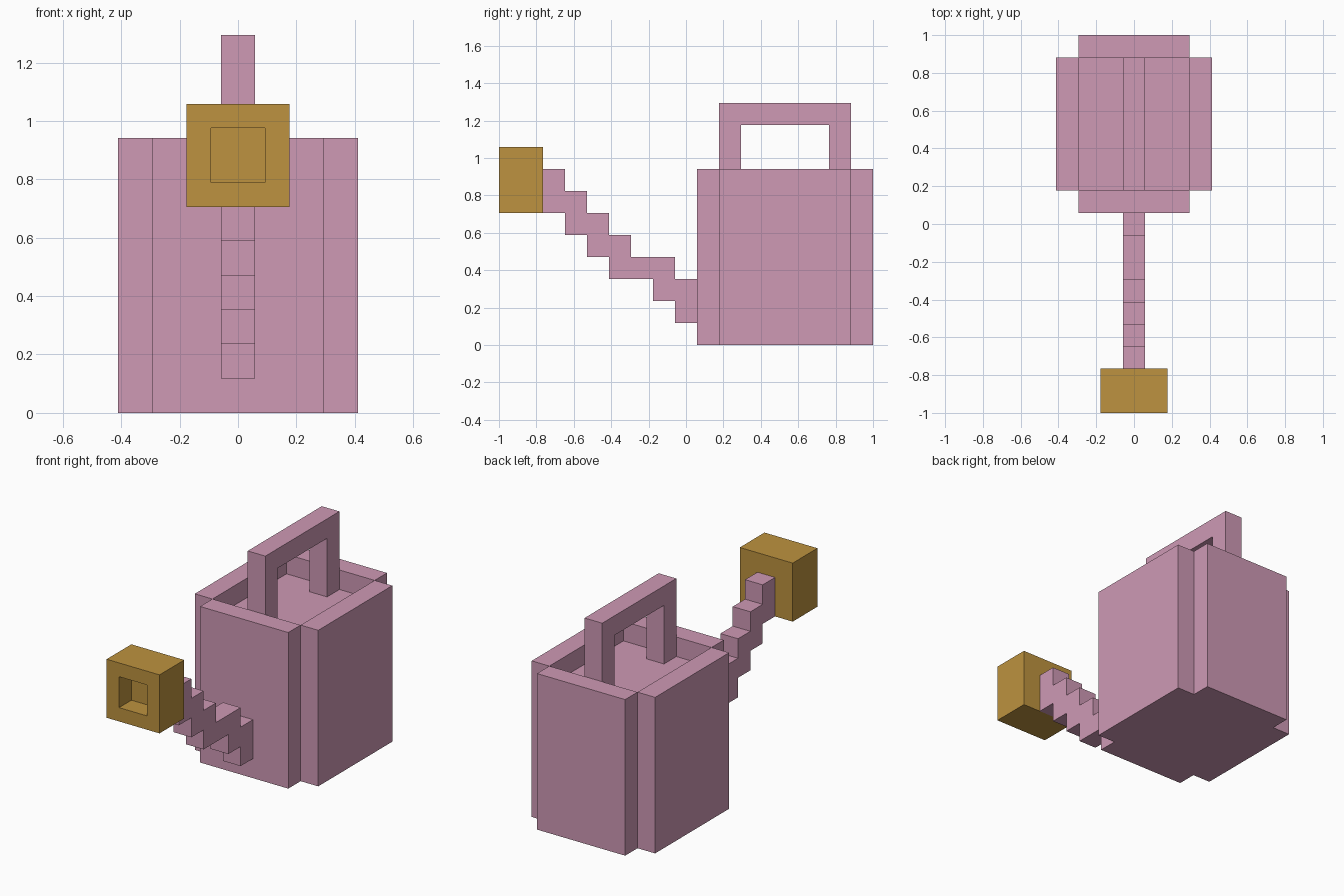
import bpy, bmesh

if "Cube" in bpy.data.objects:
    bpy.data.objects.remove(bpy.data.objects["Cube"])

U = 2 / 17  # one block of the grid the model is built on


def material(name, color):
    m = bpy.data.materials.new(name)
    m.diffuse_color = color
    m.use_nodes = True
    m.node_tree.nodes["Principled BSDF"].inputs["Base Color"].default_value = m.diffuse_color
    return m


PINK = material("pink", (0.62, 0.32, 0.46, 1))
GOLD = material("gold", (0.51, 0.29, 0.05, 1))


def finish(name, bm, mat):
    bmesh.ops.recalc_face_normals(bm, faces=bm.faces)
    me = bpy.data.meshes.new(name)
    bm.to_mesh(me)
    bm.free()
    me.materials.append(mat)
    ob = bpy.data.objects.new(name, me)
    bpy.context.collection.objects.link(ob)
    return ob


def box_mesh(x, y, z):
    """Box from (min, max) ranges in blocks; y is counted from the front."""
    bm = bmesh.new()
    bmesh.ops.create_cube(bm, size=1)
    for v in bm.verts:
        for i, (a, b) in enumerate((x, y, z)):
            v.co[i] = (a if v.co[i] < 0 else b) * U
        v.co.y -= 1
    return bm


def side_profile(name, points, half_width, mat):
    """Extrude a (y, z) outline across x."""
    bm = bmesh.new()
    face = bm.faces.new([bm.verts.new((-half_width * U, y * U - 1, z * U)) for y, z in points])
    new = bmesh.ops.extrude_face_region(bm, geom=[face])["geom"]
    bmesh.ops.translate(bm, vec=(2 * half_width * U, 0, 0),
                        verts=[g for g in new if isinstance(g, bmesh.types.BMVert)])
    return finish(name, bm, mat)


# Body: filled core one block below the rim, with four wall panels
finish("body_core", box_mesh((-2.5, 2.5), (10, 16), (0, 7)), PINK)
finish("front_wall", box_mesh((-2.5, 2.5), (9, 10), (0, 8)), PINK)
finish("back_wall", box_mesh((-2.5, 2.5), (16, 17), (0, 8)), PINK)
finish("left_wall", box_mesh((-3.5, -2.5), (10, 16), (0, 8)), PINK)
finish("right_wall", box_mesh((2.5, 3.5), (10, 16), (0, 8)), PINK)

# Handle: arch standing on the core
side_profile("handle", [(10, 7), (11, 7), (11, 10), (15, 10),
                        (15, 7), (16, 7), (16, 11), (10, 11)], 0.5, PINK)

# Spout: stepped bar, (bottom, top) of each column from front to back
columns = [(6, 8), (5, 7), (4, 6), (3, 5), (3, 4), (2, 4), (1, 3)]
lower, upper = [], []
for i, (lo, hi) in enumerate(columns):
    lower += [(2 + i, lo), (3 + i, lo)]
    upper += [(2 + i, hi), (3 + i, hi)]
side_profile("spout", lower + upper[::-1], 0.5, PINK)

# Spout head: block with a square one-block-deep hole in the front
bm = box_mesh((-1.5, 1.5), (0, 2), (6, 9))
bm.normal_update()
front = min(bm.faces, key=lambda f: f.calc_center_median().y)
bmesh.ops.inset_region(bm, faces=[front], thickness=U)
new = bmesh.ops.extrude_face_region(bm, geom=[front])["geom"]
if front.is_valid:
    bmesh.ops.delete(bm, geom=[front], context='FACES_ONLY')
bmesh.ops.translate(bm, vec=(0, U, 0), verts=[g for g in new if isinstance(g, bmesh.types.BMVert)])
finish("spout_head", bm, GOLD)
